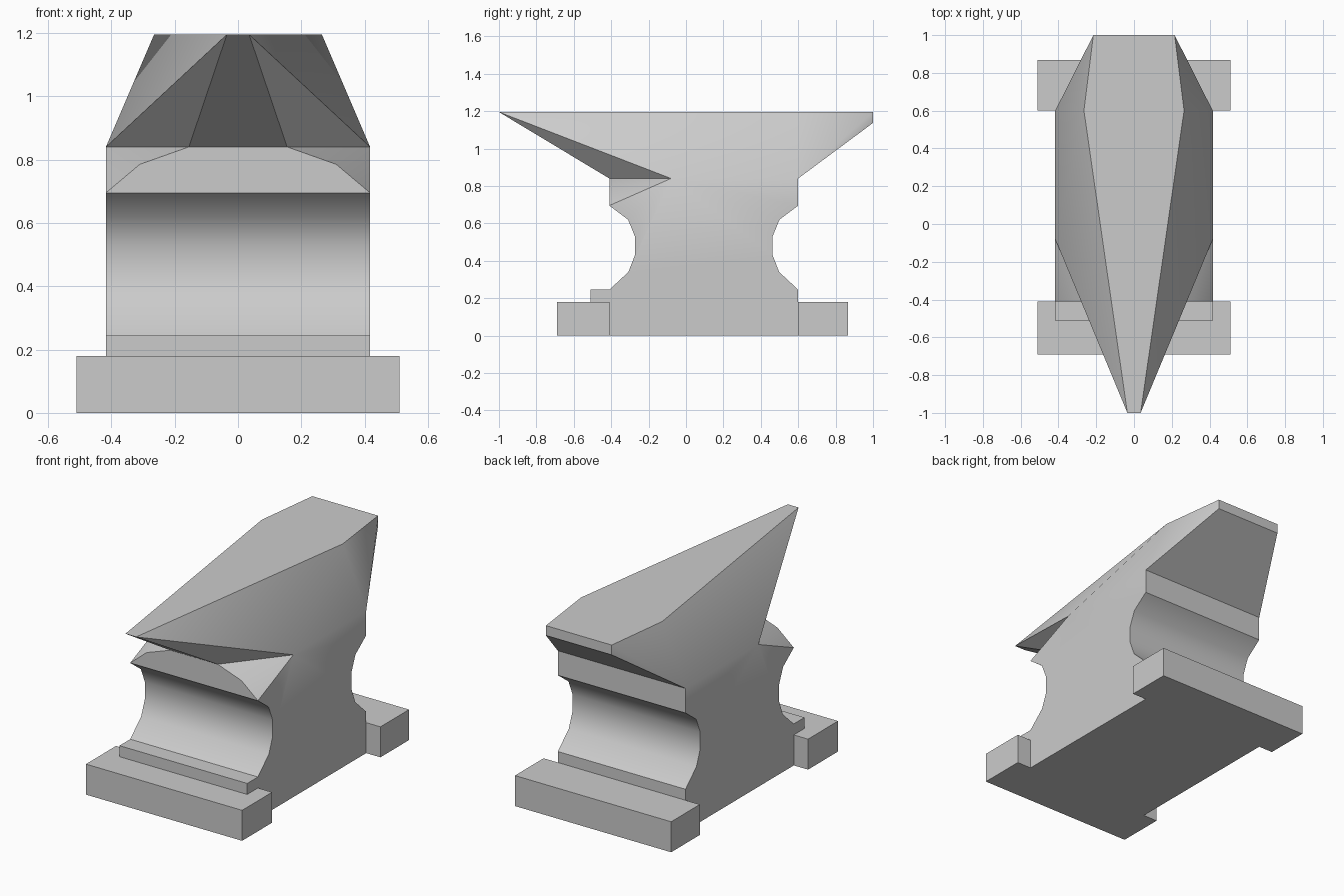
import bpy
import bmesh
from math import radians

if "Cube" in bpy.data.objects:
    bpy.data.objects.remove(bpy.data.objects["Cube"], do_unlink=True)

# Single steel colour
steel = bpy.data.materials.new("grey steel")
steel.use_nodes = True
colour = (0.6, 0.6, 0.6, 1.0)
steel.diffuse_color = colour
steel.node_tree.nodes["Principled BSDF"].inputs["Base Color"].default_value = colour


def make_object(name, bm):
    bmesh.ops.recalc_face_normals(bm, faces=bm.faces)
    mesh = bpy.data.meshes.new(name)
    bm.to_mesh(mesh)
    bm.free()
    obj = bpy.data.objects.new(name, mesh)
    bpy.context.collection.objects.link(obj)
    mesh.materials.append(steel)
    return obj


def box(name, x, y0, y1, z0, z1):
    bm = bmesh.new()
    bmesh.ops.create_cube(bm, size=1)
    for v in bm.verts:
        v.co = (v.co.x * 2 * x, y1 if v.co.y > 0 else y0, z1 if v.co.z > 0 else z0)
    return make_object(name, bm)


HALF, TOP, SHOULDER = 0.417, 1.195, 0.84
FRONT, BACK = -0.41, 0.60

# Concave waist: inset depth and height, from top to bottom
waist = [(0, 0.695), (0.1, 0.62), (0.137, 0.53), (0.137, 0.43), (0.102, 0.34), (0, 0.245)]

# Left half outline, running from the horn tip round under the base to the heel
outline = [(0.035, -1, TOP), (0.155, FRONT, SHOULDER), (0.31, FRONT, 0.785)]
outline += [(HALF, FRONT + d, z) for d, z in waist]
outline += [(HALF, y, z) for y, z in
            [(-0.51, 0.245), (-0.51, 0.18), (FRONT, 0.18), (FRONT, 0), (BACK, 0)]]
outline += [(HALF, BACK - d, z) for d, z in reversed(waist)]
outline += [(HALF, BACK, SHOULDER), (0.215, 1, 1.137), (0.215, 1, TOP), (0.265, BACK, TOP)]

# Anvil body and horn: both sides, joined by strips across the width
bm = bmesh.new()
sides = []
for s in (1, -1):
    ring = [bm.verts.new((s * x, y, z)) for x, y, z in outline]
    cheek = bm.verts.new((s * HALF, -0.08, SHOULDER))
    tip, throat, chamfer, corner = ring[:4]
    shoulder, heel_low, heel, crown = ring[-4:]
    for tri in [(tip, throat, cheek), (throat, chamfer, cheek), (chamfer, corner, cheek),
                (tip, cheek, crown), (cheek, shoulder, crown),
                (crown, shoulder, heel), (heel, shoulder, heel_low)]:
        bm.faces.new(tri)
    bm.faces.new(ring[3:-3] + [cheek])
    sides.append(ring)
left, right = sides
for i in range(len(left)):
    bm.faces.new((left[i - 1], left[i], right[i], right[i - 1]))
body = make_object("anvil_body", bm)

bpy.ops.object.select_all(action="DESELECT")
body.select_set(True)
bpy.context.view_layer.objects.active = body
bpy.ops.object.shade_smooth_by_angle(angle=radians(32))

# Wide feet at each end
box("front_foot", 0.51, -0.69, FRONT, 0, 0.18)
box("back_foot", 0.51, BACK, 0.867, 0, 0.18)
